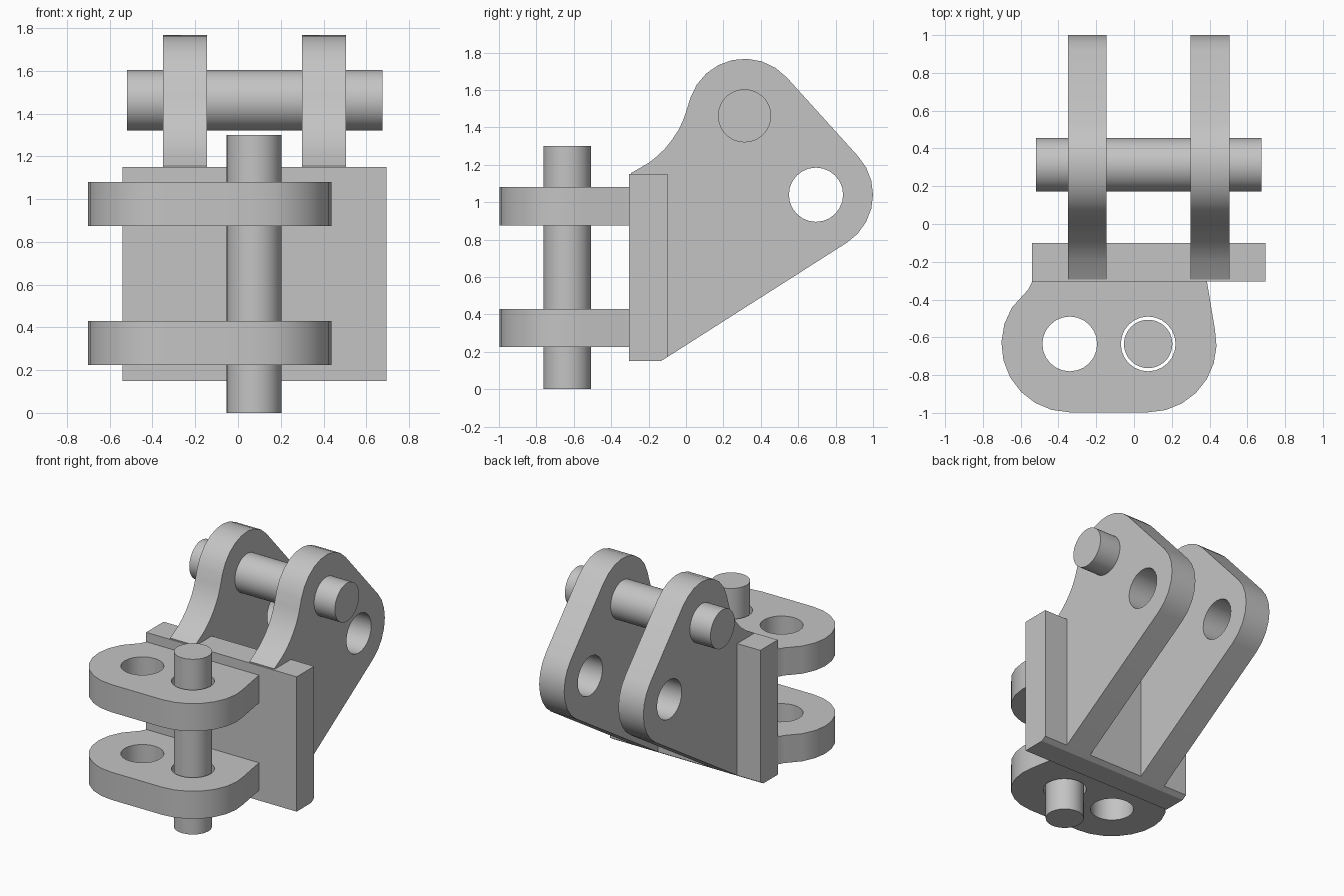
import bpy, bmesh
from math import sin, cos, radians, pi
from mathutils import Matrix, Vector

cube = bpy.data.objects.get("Cube")
if cube:
    bpy.data.objects.remove(cube, do_unlink=True)

steel = bpy.data.materials.new("plain grey steel")
steel.use_nodes = True
GREY = (0.55, 0.55, 0.55, 1)
steel.diffuse_color = GREY
steel.node_tree.nodes["Principled BSDF"].inputs["Base Color"].default_value = GREY

# Maps profile (a, b) and depth c to (y, z, x)
SIDEWAYS = Matrix(((0, 0, 1, 0), (1, 0, 0, 0), (0, 1, 0, 0), (0, 0, 0, 1)))


def arc(center, r, start, end, steps):
    """Points on an arc, angles in degrees."""
    angles = [radians(start + (end - start) * i / steps) for i in range(steps + 1)]
    return [(center[0] + r * cos(a), center[1] + r * sin(a)) for a in angles]


def finish(name, bm):
    bmesh.ops.recalc_face_normals(bm, faces=bm.faces)
    mesh = bpy.data.meshes.new(name)
    bm.to_mesh(mesh)
    bm.free()
    mesh.materials.append(steel)
    obj = bpy.data.objects.new(name, mesh)
    bpy.context.collection.objects.link(obj)
    bpy.ops.object.select_all(action="DESELECT")
    obj.select_set(True)
    bpy.context.view_layer.objects.active = obj
    bpy.ops.object.shade_smooth_by_angle(angle=radians(30))
    return obj


def plate(name, loops, low, high, matrix=Matrix()):
    """Extrude an outline (first loop) with holes (other loops)."""
    bm = bmesh.new()
    for loop in loops:
        verts = [bm.verts.new((a, b, low)) for a, b in loop]
        for i, v in enumerate(verts):
            bm.edges.new((verts[i - 1], v))
    bmesh.ops.triangle_fill(bm, edges=bm.edges[:], use_beauty=True, normal=(0, 0, 1))
    ext = bmesh.ops.extrude_face_region(bm, geom=bm.faces[:], use_keep_orig=True)
    top = [g for g in ext["geom"] if isinstance(g, bmesh.types.BMVert)]
    bmesh.ops.translate(bm, verts=top, vec=(0, 0, high - low))
    bm.transform(matrix)
    return finish(name, bm)


def pin(name, radius, length, center, rotation=Matrix()):
    bm = bmesh.new()
    bmesh.ops.create_cone(bm, cap_ends=True, segments=48, radius1=radius,
                          radius2=radius, depth=length,
                          matrix=Matrix.Translation(Vector(center)) @ rotation)
    return finish(name, bm)


def hole(center):
    return arc(center, 0.145, 0, 345, 23)


# Mounting plate, its lower rear edge cut along the slope of the cheeks
plate("mounting_plate",
      [[(-0.305, 0.15), (-0.135, 0.15), (-0.1, 0.172), (-0.1, 1.15), (-0.305, 1.15)]],
      -0.54, 0.695, SIDEWAYS)

# Two rear cheeks with a concave front edge, rounded top and rounded tail
upper, rear = (0.313, 1.462), (0.695, 1.04)
cheek = [(-0.2, 0.2), (-0.1, 0.172)]
cheek += arc(rear, 0.305, -57.2, 42.5, 7)
cheek += arc(upper, 0.305, 42.5, 162, 8)
cheek += [(0, 1.482), (-0.018, 1.432), (-0.042, 1.383), (-0.073, 1.336),
          (-0.11, 1.289), (-0.153, 1.247), (-0.2, 1.21), (-0.295, 1.155), (-0.295, 1.1)]
for name, x in (("right_cheek", -0.35), ("left_cheek", 0.3)):
    plate(name, [cheek, hole(rear)], x, x + 0.205, SIDEWAYS)

# Two front lugs, each with a free hole and a pin hole
free, pivot = (-0.34, -0.635), (0.075, -0.635)
lug = [(0.384, -0.28), (0.386, -0.305)]
lug += arc(pivot, 0.362, 13, -90, 7)
lug += arc(free, 0.362, -90, -212, 8)
lug += [(-0.56, -0.347), (-0.537, -0.302), (-0.53, -0.28)]
for name, z in (("lower_lug", 0.225), ("upper_lug", 0.875)):
    plate(name, [lug, hole(free), hole(pivot)], z, z + 0.205)

# Pins
pin("upright_pin", 0.128, 1.3, (pivot[0], pivot[1], 0.65))
pin("cross_pin", 0.142, 1.195, (0.078, upper[0], upper[1]), Matrix.Rotation(pi / 2, 4, "Y"))
